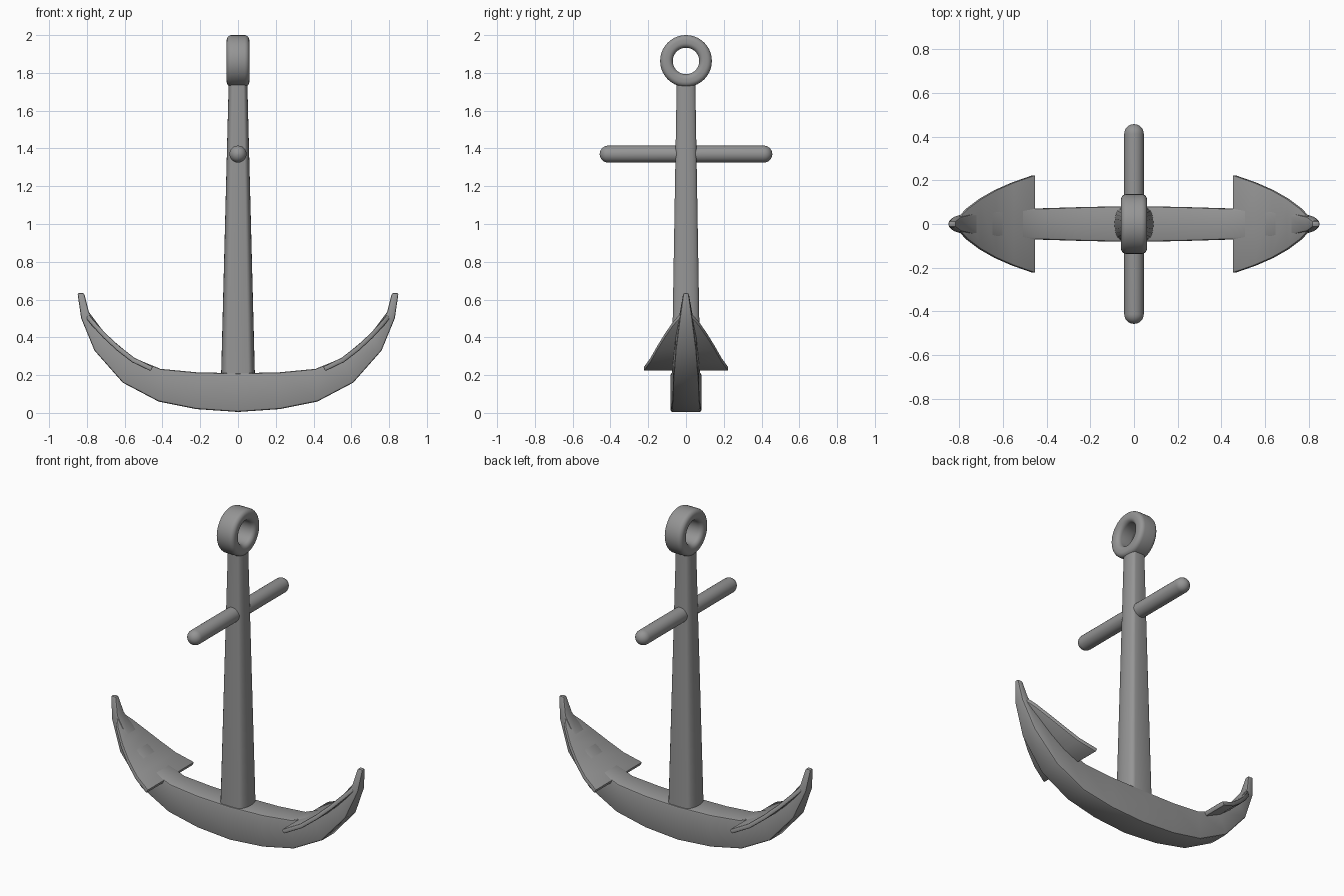
import bpy, bmesh
from math import sin, cos, pi, radians

cube = bpy.data.objects.get("Cube")
if cube:
    bpy.data.objects.remove(cube)

# One iron colour for everything
iron = bpy.data.materials.new("iron_grey")
iron.use_nodes = True
iron.diffuse_color = (0.3, 0.3, 0.3, 1)
iron.node_tree.nodes["Principled BSDF"].inputs["Base Color"].default_value = (0.3, 0.3, 0.3, 1)


def loft(name, rings, closed=False, bevel=0, angle=30):
    """Skin a list of equal-length cross-sections into one solid."""
    bm = bmesh.new()
    rows = [[bm.verts.new(p) for p in ring] for ring in rings]
    count = len(rows[0])
    pairs = list(zip(rows, rows[1:] + rows[:1])) if closed else list(zip(rows, rows[1:]))
    for a, b in pairs:
        for i in range(count):
            j = (i + 1) % count
            bm.faces.new((a[i], a[j], b[j], b[i]))
    if not closed:
        bm.faces.new(rows[0])
        bm.faces.new(rows[-1])
    bmesh.ops.recalc_face_normals(bm, faces=bm.faces)
    mesh = bpy.data.meshes.new(name)
    bm.to_mesh(mesh)
    bm.free()
    mesh.materials.append(iron)
    obj = bpy.data.objects.new(name, mesh)
    bpy.context.collection.objects.link(obj)
    bpy.ops.object.select_all(action='DESELECT')
    obj.select_set(True)
    bpy.context.view_layer.objects.active = obj
    if bevel:
        mod = obj.modifiers.new("soft_edges", 'BEVEL')
        mod.width, mod.segments = bevel, 2
        mod.limit_method, mod.angle_limit = 'ANGLE', radians(40)
        bpy.ops.object.modifier_apply(modifier=mod.name)
    bpy.ops.object.shade_smooth_by_angle(angle=radians(angle))
    return obj


# Curved arms: outer x, z, inner x, z, half thickness
half = [(0.22, 0.02, 0.22, 0.215, 0.078), (0.42, 0.06, 0.41, 0.233, 0.072),
        (0.61, 0.16, 0.55, 0.29, 0.068), (0.76, 0.33, 0.70, 0.415, 0.055),
        (0.83, 0.5, 0.79, 0.535, 0.033), (0.85, 0.635, 0.815, 0.635, 0.014)]
stations = ([(-a, b, -c, d, w) for a, b, c, d, w in reversed(half)]
            + [(0, 0.005, 0, 0.21, 0.082)] + half)
loft("arms", [[(ox, -w, oz), (ox, w, oz), (ix, w, iz), (ix, -w, iz)]
              for ox, oz, ix, iz, w in stations], bevel=0.01)

# Flukes: curved pointed plates; x, z, half width
plate = [(0.45, 0.245, 0.225), (0.55, 0.293, 0.19), (0.63, 0.355, 0.155),
         (0.70, 0.42, 0.115), (0.76, 0.485, 0.07), (0.805, 0.54, 0.02)]
for side, sign in (("left", 1), ("right", -1)):
    loft(side + "_fluke", [[(sign * x, -w, z), (sign * x, w, z),
                            (sign * (x + 0.012), w, z - 0.024), (sign * (x + 0.012), -w, z - 0.024)]
                           for x, z, w in plate], bevel=0.007)


# Shank: flat front and back, bowed sides, tapering upward
def shank_section(z, flat, bow, depth):
    side = [(flat + (bow - flat) * cos(t), depth * sin(t))
            for t in (-pi / 2 + pi * i / 10 for i in range(11))]
    return [(x, y, z) for x, y in side] + [(-x, -y, z) for x, y in side]


loft("shank", [shank_section(0.1, 0.057, 0.092, 0.077),
               shank_section(1.76, 0.028, 0.049, 0.049)], angle=35)

# Stock: round bar with domed ends
R, END = 0.045, 0.457
caps = [(END - R + R * sin(t), R * cos(t)) for t in (pi / 2 * k / 6.2 for k in range(7))]
bar = [(-y, r) for y, r in reversed(caps)] + caps
loft("stock", [[(r * cos(2 * pi * i / 24), y, 1.37 + r * sin(2 * pi * i / 24))
                for i in range(24)] for y, r in bar])

# Ring: rounded rectangular section turned about the x axis
MID, DX, DR, ROUND = 0.1035, 0.06, 0.0335, 0.026
section = []
for k, (sx, sr) in enumerate(((1, 1), (-1, 1), (-1, -1), (1, -1))):
    for i in range(6):
        t = pi / 2 * (k + i / 5)
        section.append((sx * (DX - ROUND) + ROUND * cos(t),
                        MID + sr * (DR - ROUND) + ROUND * sin(t)))
loft("ring", [[(x, r * cos(a), 1.863 + r * sin(a)) for x, r in section]
              for a in (2 * pi * i / 40 for i in range(40))], closed=True)
